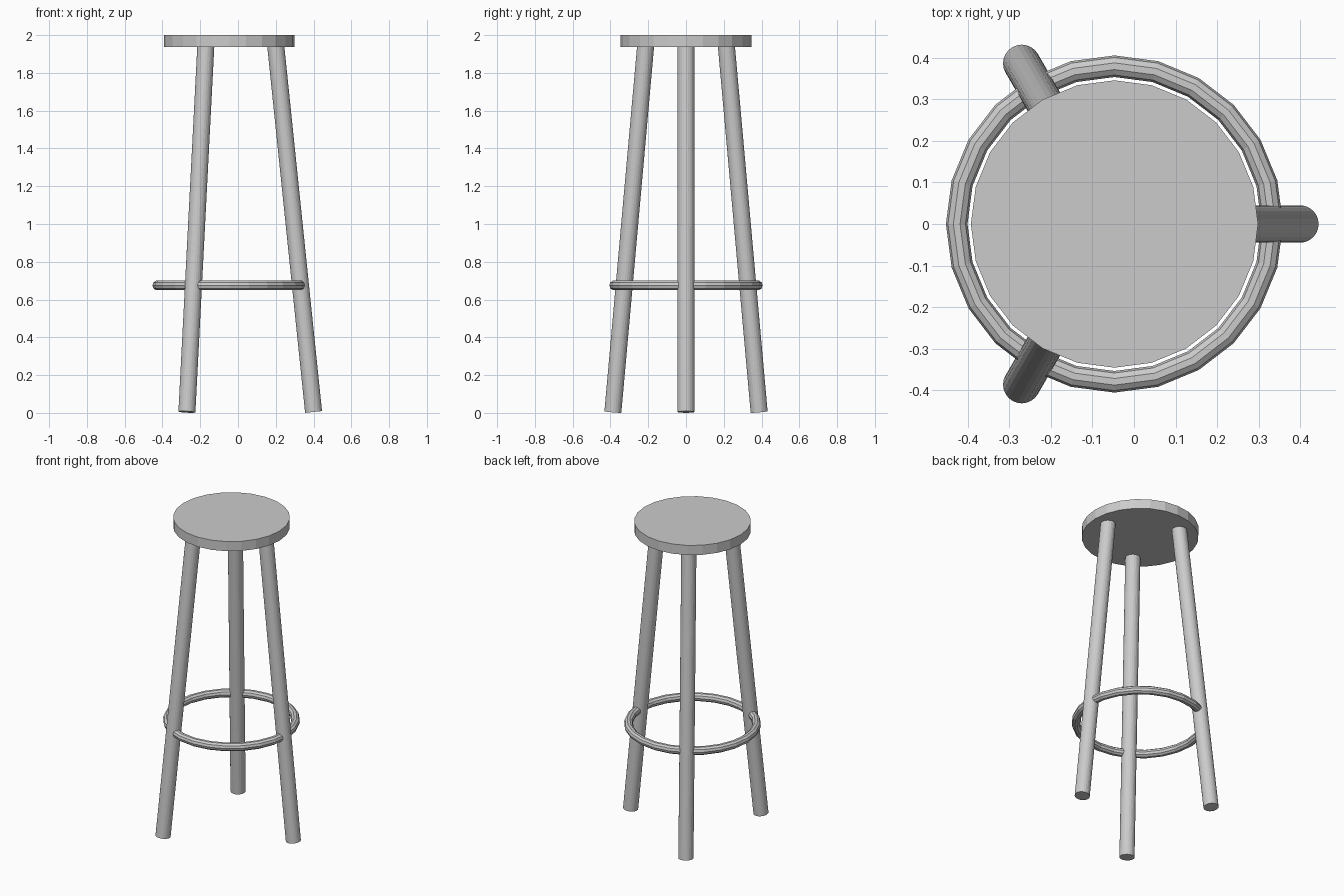
import bpy
from math import cos, sin, tau
from mathutils import Vector

if "Cube" in bpy.data.objects:
    bpy.data.objects.remove(bpy.data.objects["Cube"])

CX = -0.047          # shared axis of seat, ring and legs
LEG_R = 0.045


def rod(name, a, b, radius, sides=24):
    d = b - a
    bpy.ops.mesh.primitive_cylinder_add(vertices=sides, radius=radius,
                                        depth=d.length, location=(a + b) / 2)
    ob = bpy.context.object
    ob.rotation_euler = d.to_track_quat('Z', 'Y').to_euler()
    ob.name = name
    return ob


# round seat
rod("seat", Vector((CX, 0, 1.937)), Vector((CX, 0, 2.0)), 0.346)

# three splayed legs, tops set slightly into the seat
for i in range(3):
    a = i * tau / 3
    out = Vector((cos(a), sin(a), 0))
    foot = Vector((CX, 0, 0.005)) + out * 0.447
    top = Vector((CX, 0, 1.95)) + out * 0.246
    rod(f"leg_{i + 1}", foot, top, LEG_R)

# foot ring
bpy.ops.mesh.primitive_torus_add(location=(CX, 0, 0.675), major_segments=24,
                                 minor_segments=10, major_radius=0.38,
                                 minor_radius=0.026)
bpy.context.object.name = "foot_ring"
